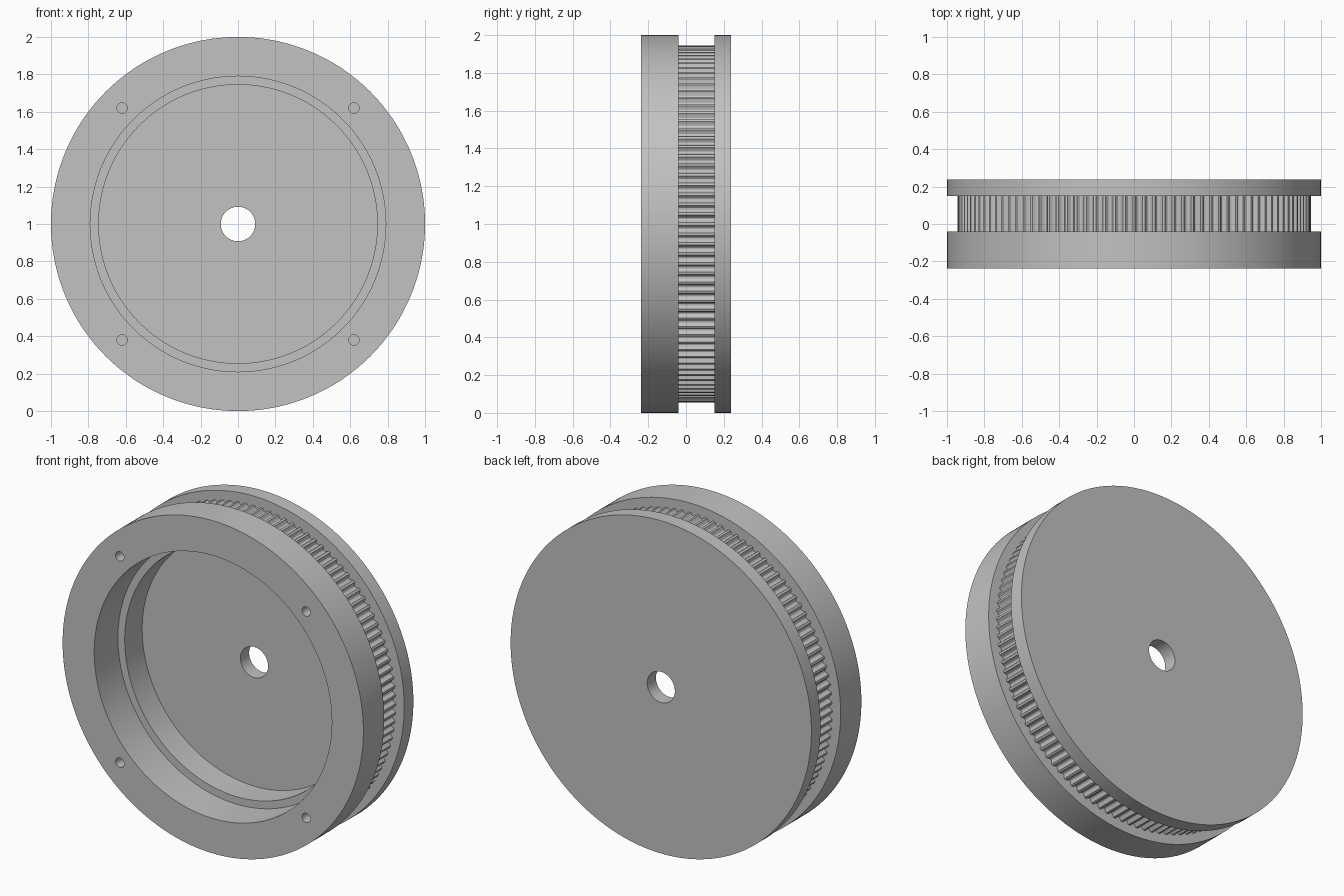
import bpy, bmesh
from math import sin, cos, pi, sqrt, radians
from mathutils import Matrix

cube = bpy.data.objects.get("Cube")
if cube:
    bpy.data.objects.remove(cube, do_unlink=True)

TEETH = 112
STEPS = 8                 # points per tooth
SEGMENTS = TEETH * STEPS
HALF = 0.2375             # half the thickness of the wheel
GROOVE = (-0.04, 0.15)    # toothed band between the two flanges

grey = bpy.data.materials.new("grey")
grey.use_nodes = True
colour = (0.54, 0.54, 0.54, 1)
grey.diffuse_color = colour
grey.node_tree.nodes["Principled BSDF"].inputs["Base Color"].default_value = colour


def tooth_radius(i):
    """Radius of the toothed band: flat lands with round-bottomed notches."""
    t = (i % STEPS) / STEPS
    return 0.945 - 0.02 * sqrt(max(0, 1 - ((t - 0.5) / 0.3) ** 2))


def constant(r):
    return lambda i: r


def lathe(name, profile):
    """Revolve a closed (y, radius function) profile around the y axis."""
    bm = bmesh.new()
    rings = []
    for y, radius in profile:
        ring = []
        for i in range(SEGMENTS):
            a = 2 * pi * i / SEGMENTS
            r = radius(i)
            ring.append(bm.verts.new((r * cos(a), y, 1 + r * sin(a))))
        rings.append(ring)
    for k, ring in enumerate(rings):
        following = rings[(k + 1) % len(rings)]
        for i in range(SEGMENTS):
            j = (i + 1) % SEGMENTS
            bm.faces.new((ring[i], ring[j], following[j], following[i]))
    bmesh.ops.recalc_face_normals(bm, faces=bm.faces)
    mesh = bpy.data.meshes.new(name)
    bm.to_mesh(mesh)
    bm.free()
    mesh.materials.append(grey)
    obj = bpy.data.objects.new(name, mesh)
    bpy.context.collection.objects.link(obj)
    return obj


# Wheel body: flanges, toothed band, stepped front recess and axle hole
bore, seat, recess, rim = (constant(r) for r in (0.092, 0.745, 0.79, 1.0))
floor, step = 0.154, -0.012
wheel = lathe("toothed_wheel", [
    (floor, bore), (floor, seat), (step, seat), (step, recess),
    (-HALF, recess), (-HALF, rim), (GROOVE[0], rim),
    (GROOVE[0], tooth_radius), (GROOVE[1], tooth_radius),
    (GROOVE[1], rim), (HALF, rim), (HALF, bore),
])

# Four blind screw holes in the front flange
bm = bmesh.new()
for x in (-0.62, 0.62):
    for z in (-0.62, 0.62):
        place = Matrix.Translation((x, -HALF, 1 + z)) @ Matrix.Rotation(pi / 2, 4, 'X')
        bmesh.ops.create_cone(bm, cap_ends=True, segments=32, radius1=0.028,
                              radius2=0.028, depth=0.36, matrix=place)
cutter_mesh = bpy.data.meshes.new("screw_hole_cutter")
bm.to_mesh(cutter_mesh)
bm.free()
cutter_mesh.materials.append(grey)
cutter = bpy.data.objects.new("screw_hole_cutter", cutter_mesh)
bpy.context.collection.objects.link(cutter)
cutter.hide_render = True

cut = wheel.modifiers.new("screw_holes", 'BOOLEAN')
cut.operation = 'DIFFERENCE'
cut.solver = 'EXACT'
cut.object = cutter

bpy.ops.object.select_all(action='DESELECT')
wheel.select_set(True)
bpy.context.view_layer.objects.active = wheel
bpy.ops.object.modifier_apply(modifier=cut.name)
bpy.data.objects.remove(cutter, do_unlink=True)
bpy.ops.object.shade_smooth_by_angle(angle=radians(30))
